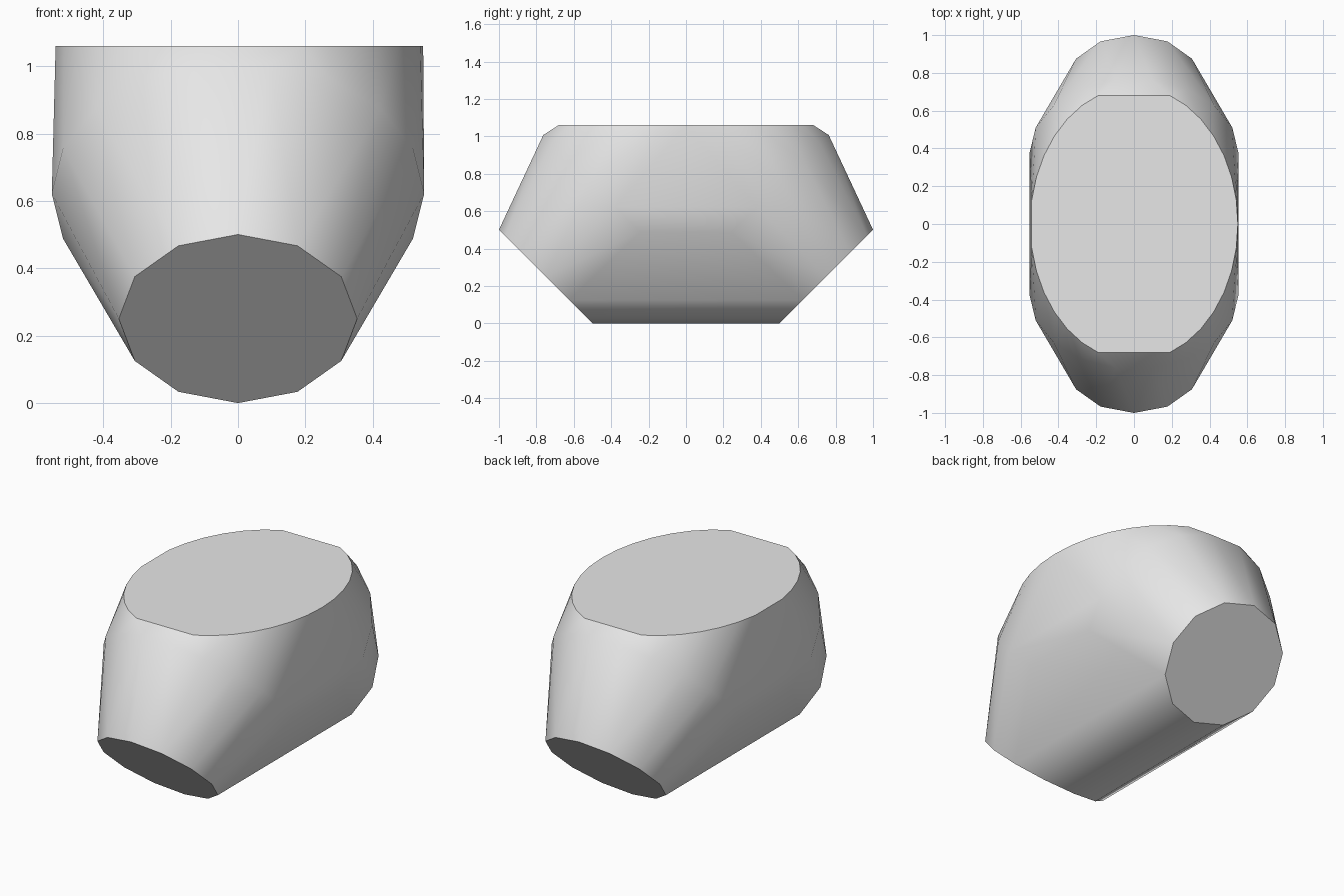
import bpy, bmesh
from math import sin, cos, pi, radians, sqrt
from mathutils import Vector

cube = bpy.data.objects.get("Cube")
if cube:
    bpy.data.objects.remove(cube)

gray = bpy.data.materials.new("plain_gray")
gray.use_nodes = True
gray.diffuse_color = (0.8, 0.8, 0.8, 1)
gray.node_tree.nodes["Principled BSDF"].inputs["Base Color"].default_value = (0.8, 0.8, 0.8, 1)

bm = bmesh.new()


def tilted_ring(y, z, radius, sides, phase, side):
    """Ring leaning 45 degrees, facing outward and down toward one end."""
    for i in range(sides):
        a = 2 * pi * (i + phase) / sides
        rise = radius * cos(a) / sqrt(2)
        bm.verts.new((radius * sin(a), side * (y + rise), z + rise))


# Both slanted ends: small flat mouth and wider shoulder ring
for side in (-1, 1):
    tilted_ring(0.75, 0.25, 0.354, 12, 0, side)
    tilted_ring(0.378, 0.622, 0.553, 18, 0.5, side)
    # Half of the flat oval top, cut short at its end
    for deg in range(20, 161, 10):
        a = radians(deg)
        bm.verts.new((0.55 * sin(a), side * 0.725 * cos(a), 1.06)) if deg <= 90 else \
            bm.verts.new((-0.55 * sin(pi - a + pi / 2 - pi / 2), side * 0.725 * cos(pi - a), 1.06))
bmesh.ops.remove_doubles(bm, verts=bm.verts, dist=0.001)

# Skin the rings into one closed convex body
hull = bmesh.ops.convex_hull(bm, input=bm.verts)
loose = [v for v in bm.verts if not v.link_faces]
bmesh.ops.delete(bm, geom=loose, context='VERTS')
bmesh.ops.dissolve_limit(bm, angle_limit=radians(0.5), verts=bm.verts, edges=bm.edges)
bmesh.ops.recalc_face_normals(bm, faces=bm.faces)

# Smooth sides, crisp rims around the top and both mouths
caps = [Vector((0, 0, 1)), Vector((0, -1, -1)).normalized(), Vector((0, 1, -1)).normalized()]
for f in bm.faces:
    f.smooth = True
for f in bm.faces:
    if any(f.normal.dot(c) > 0.999 for c in caps):
        f.smooth = False
        for e in f.edges:
            e.smooth = False

mesh = bpy.data.meshes.new("body")
bm.to_mesh(mesh)
bm.free()
mesh.materials.append(gray)
body = bpy.data.objects.new("body", mesh)
bpy.context.collection.objects.link(body)
